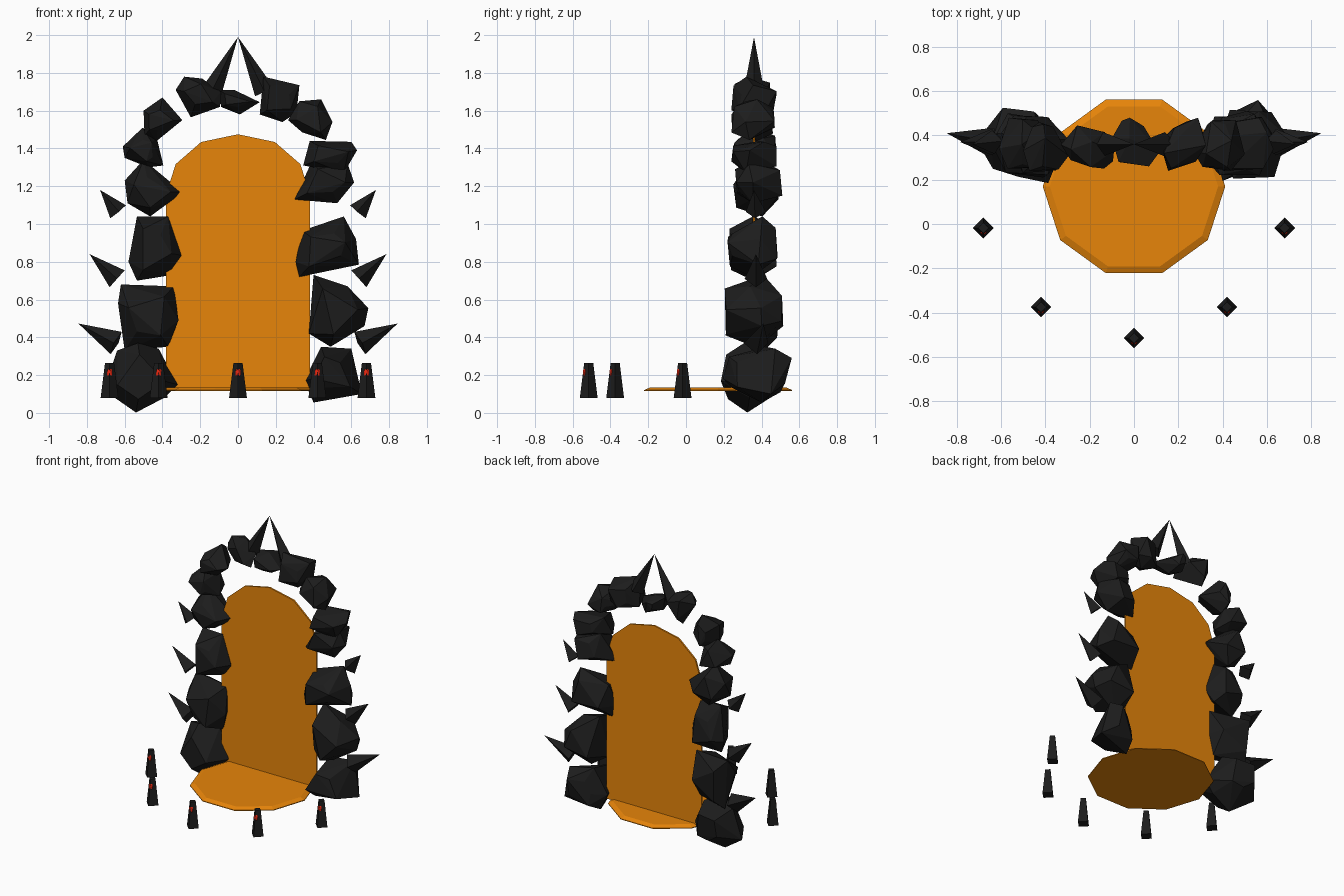
import bpy, bmesh, math, random
from mathutils import Vector, Matrix

if "Cube" in bpy.data.objects:
    bpy.data.objects.remove(bpy.data.objects["Cube"], do_unlink=True)

random.seed(4)


def material(name, r, g, b):
    mat = bpy.data.materials.new(name)
    mat.use_nodes = True
    mat.diffuse_color = (r, g, b, 1)
    mat.node_tree.nodes["Principled BSDF"].inputs["Base Color"].default_value = (r, g, b, 1)
    return mat


STONE = material("charcoal stone", 0.012, 0.012, 0.012)
GLOW = material("amber glow", 0.8, 0.235, 0.003)
RED = material("ember red", 0.8, 0.02, 0.005)


def finish(name, bm, mat):
    bmesh.ops.recalc_face_normals(bm, faces=bm.faces)
    mesh = bpy.data.meshes.new(name)
    bm.to_mesh(mesh)
    bm.free()
    mesh.materials.append(mat)
    obj = bpy.data.objects.new(name, mesh)
    bpy.context.collection.objects.link(obj)


def loft(name, rings, mat):
    """Closed solid through rings of matching points."""
    bm = bmesh.new()
    loops = [[bm.verts.new(p) for p in ring] for ring in rings]
    for low, high in zip(loops, loops[1:]):
        for k in range(len(low)):
            n = (k + 1) % len(low)
            bm.faces.new((low[k], low[n], high[n], high[k]))
    bm.faces.new(loops[0])
    bm.faces.new(loops[-1])
    finish(name, bm, mat)


def circle(x, y, z, radius, sides):
    turns = [math.tau * k / sides for k in range(sides)]
    return [(x + radius * math.cos(a), y + radius * math.sin(a), z) for a in turns]


def spike(name, base, tip, radius):
    """Four-sided point running from base to tip."""
    base, tip = Vector(base), Vector(tip)
    axis = tip - base
    turn = axis.to_track_quat("Z", "Y").to_matrix().to_4x4()
    bm = bmesh.new()
    bmesh.ops.create_cone(bm, cap_ends=True, segments=4, radius1=radius, radius2=0,
                          depth=axis.length)
    bm.transform(Matrix.Translation((base + tip) / 2) @ turn)
    bmesh.ops.remove_doubles(bm, verts=bm.verts, dist=0.0001)
    finish(name, bm, STONE)


def rock(name, front, back, lean, *outline):
    """Chipped boulder: a hull round a silhouette, narrowing to the front and back."""
    mid_x = sum(x for x, z in outline) / len(outline)
    mid_z = sum(z for x, z in outline) / len(outline)
    points = []
    for i, (x, z) in enumerate(outline):
        # rim corner, wandering about the middle of the depth
        points.append(Vector((x, random.uniform(-0.2, 0.2), z)))
        # inner corners, alternately strong on the front and the back
        for facing in (-1, 1):
            strong = i % 2 == (facing > 0)
            shrink = 0.64 if strong else 0.46
            reach = random.uniform(0.42, 0.5) if strong else 0.38
            points.append(Vector((mid_x + (x - mid_x) * shrink, facing * reach,
                                  mid_z + (z - mid_z) * shrink)))
    # slant the block, then fit it to its depth
    for p in points:
        p.y += lean * (p.x - mid_x) / (back - front)
    near, far = min(p.y for p in points), max(p.y for p in points)
    bm = bmesh.new()
    for p in points:
        p.y = front + (p.y - near) / (far - near) * (back - front)
        bm.verts.new(p)
    hull = bmesh.ops.convex_hull(bm, input=bm.verts)
    loose = [g for g in hull["geom_interior"] if isinstance(g, bmesh.types.BMVert)]
    bmesh.ops.delete(bm, geom=loose, context="VERTS")
    bmesh.ops.dissolve_limit(bm, angle_limit=math.radians(8), verts=bm.verts, edges=bm.edges)
    finish(name, bm, STONE)


# Right column, from the foot up
rock("right_foot_rock", 0.185, 0.525, -0.25, (-0.71, 0.12), (-0.64, 0.33), (-0.53, 0.37),
     (-0.42, 0.34), (-0.32, 0.15), (-0.39, 0.08), (-0.54, 0.002))
rock("right_lower_rock", 0.21, 0.50, -0.15, (-0.635, 0.58), (-0.62, 0.68), (-0.34, 0.67),
     (-0.315, 0.49), (-0.37, 0.35), (-0.60, 0.33))
rock("right_middle_rock", 0.23, 0.48, 0, (-0.535, 1.04), (-0.37, 1.04), (-0.30, 0.835),
     (-0.35, 0.73), (-0.535, 0.70), (-0.58, 0.80))
rock("right_upper_rock", 0.25, 0.49, 0, (-0.60, 1.23), (-0.50, 1.34), (-0.295, 1.17),
     (-0.35, 1.125), (-0.465, 1.04), (-0.585, 1.11))
rock("right_shoulder_rock", 0.25, 0.48, 0, (-0.61, 1.41), (-0.505, 1.51), (-0.43, 1.455),
     (-0.395, 1.31), (-0.475, 1.30), (-0.60, 1.35))

# Crown of the arch
rock("right_arch_rock", 0.24, 0.46, 0, (-0.50, 1.60), (-0.40, 1.67), (-0.295, 1.55),
     (-0.43, 1.44), (-0.495, 1.47))
rock("right_crown_rock", 0.25, 0.445, -0.3, (-0.33, 1.71), (-0.285, 1.78), (-0.19, 1.77),
     (-0.09, 1.70), (-0.095, 1.62), (-0.25, 1.565))
rock("keystone_rock", 0.26, 0.48, -0.25, (-0.10, 1.71), (-0.02, 1.71), (0.115, 1.645),
     (0.01, 1.58), (-0.09, 1.62))
rock("left_crown_rock", 0.24, 0.48, 0.35, (0.135, 1.78), (0.325, 1.735), (0.31, 1.59),
     (0.235, 1.54), (0.115, 1.58))
rock("left_arch_rock", 0.24, 0.47, 0, (0.265, 1.55), (0.325, 1.65), (0.44, 1.66),
     (0.50, 1.54), (0.465, 1.445), (0.34, 1.485))

# Left column, from the shoulder down
rock("left_shoulder_rock", 0.24, 0.48, 0, (0.38, 1.44), (0.60, 1.435), (0.63, 1.39),
     (0.56, 1.27), (0.345, 1.31))
rock("left_upper_rock", 0.26, 0.51, 0, (0.39, 1.33), (0.58, 1.32), (0.615, 1.22),
     (0.525, 1.11), (0.30, 1.13))
rock("left_middle_rock", 0.22, 0.485, 0, (0.34, 0.965), (0.56, 1.04), (0.625, 0.92),
     (0.64, 0.785), (0.325, 0.72), (0.305, 0.80))
rock("left_lower_rock", 0.205, 0.515, 0, (0.40, 0.73), (0.58, 0.67), (0.69, 0.555),
     (0.67, 0.46), (0.49, 0.35), (0.375, 0.42))
rock("left_foot_rock", 0.195, 0.56, 0.35, (0.44, 0.35), (0.60, 0.34), (0.655, 0.10),
     (0.40, 0.055), (0.35, 0.17))

# Crown horns and side spikes, mirrored
for side, label in ((1, "left"), (-1, "right")):
    spike(f"crown_horn_{label}", (side * 0.14, 0.36, 1.70), (0, 0.36, 1.99), 0.055)
    for level, bx, bz, tx, ty, tz, r in (
        ("upper", 0.635, 1.065, 0.73, 0.36, 1.18, 0.054),
        ("middle", 0.64, 0.71, 0.785, 0.37, 0.84, 0.06),
        ("lower", 0.645, 0.37, 0.845, 0.41, 0.473, 0.066),
    ):
        spike(f"{level}_spike_{label}", (side * bx, 0.37, bz), (side * tx, ty, tz), r)

# Glowing doorway panel with a rounded top, mirrored from half a profile
half = [(0.38, 0.125), (0.38, 1.16), (0.33, 1.317), (0.195, 1.434)]
outline = half + [(0, 1.475)] + [(-x, z) for x, z in reversed(half)]
loft("doorway_panel", [[(x, y, z) for x, z in outline] for y in (0.354, 0.366)], GLOW)

# Ten-sided floor plate with a sloped rim
loft("floor_plate", [circle(0, 0.17, z, r, 10)
                     for r, z in ((0.412, 0.116), (0.412, 0.121), (0.38, 0.134))], GLOW)


# Ring of small tapered pillars, each with a red ember on its front edge
def pillar(label, x, y):
    loft(f"pillar_{label}", [circle(x, y, 0.08, 0.047, 4), circle(x, y, 0.265, 0.024, 4)], STONE)
    bm = bmesh.new()
    bmesh.ops.create_icosphere(bm, subdivisions=1, radius=1)
    bm.transform(Matrix.Translation((x, y - 0.019, 0.212)) @ Matrix.Diagonal((0.016, 0.013, 0.03, 1)))
    finish(f"ember_{label}", bm, RED)


pillar("front", 0, -0.515)
for side, label in ((1, "left"), (-1, "right")):
    pillar(f"middle_{label}", side * 0.42, -0.375)
    pillar(f"outer_{label}", side * 0.68, -0.018)
